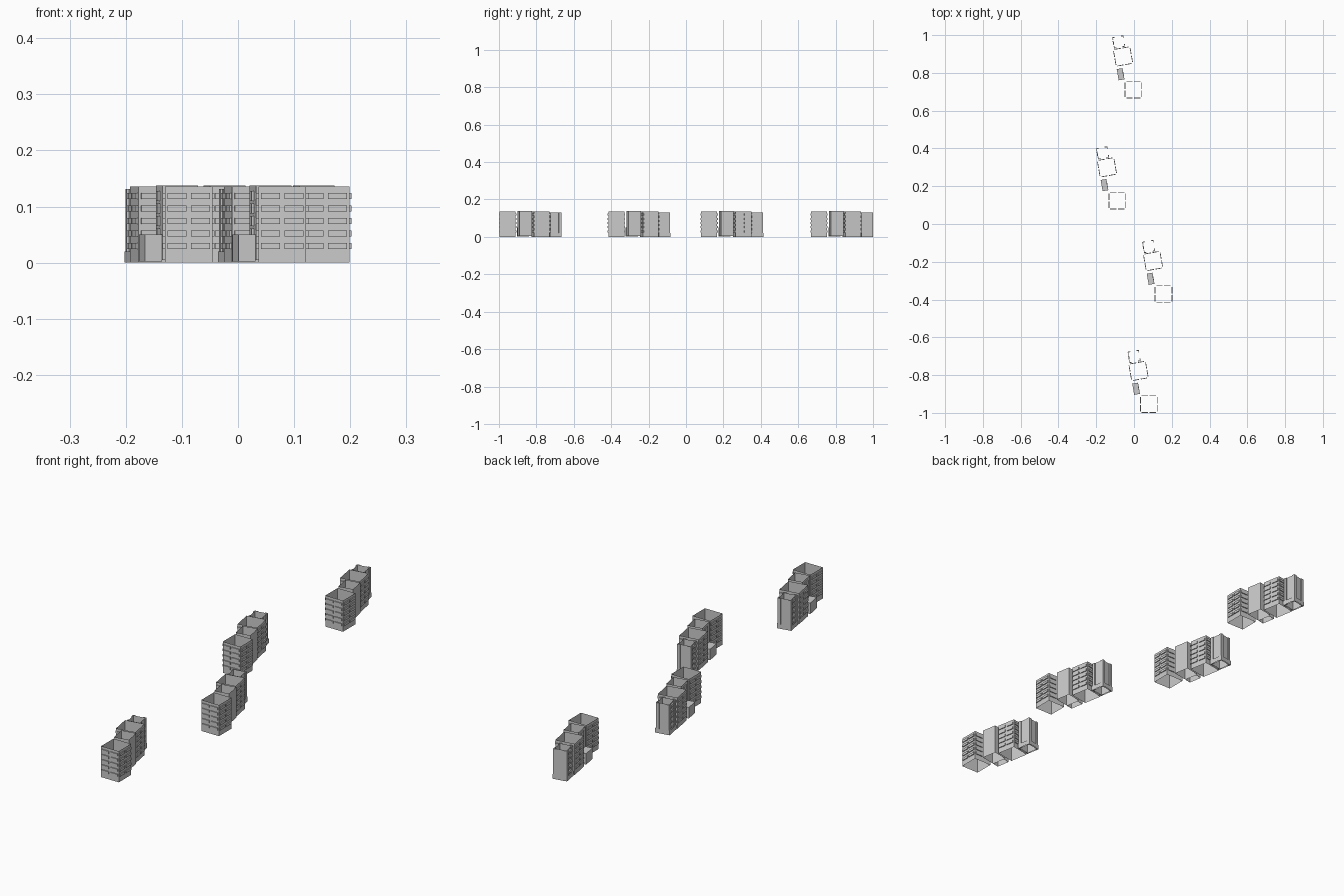
import bpy, bmesh
from math import radians
from mathutils import Matrix, Vector

cube = bpy.data.objects.get("Cube")
if cube:
    bpy.data.objects.remove(cube, do_unlink=True)

TILT = radians(10)
FLOORS = [0.0295 + 0.0223 * i for i in range(5)]
# Position of each building group
GROUPS = [(0, 0), (-0.085, -0.587), (0.159, -1.083), (0.082, -1.665)]


def box(bm, center, size):
    m = Matrix.Translation(center) @ Matrix.Diagonal((*size, 1))
    bmesh.ops.create_cube(bm, size=1, matrix=m)


def tube(bm, half_x, half_y, z0, z1, roof=False):
    """Four thin walls, open below and optionally above."""
    corners = [(-half_x, -half_y), (half_x, -half_y), (half_x, half_y), (-half_x, half_y)]
    low = [bm.verts.new((x, y, z0)) for x, y in corners]
    high = [bm.verts.new((x, y, z1)) for x, y in corners]
    for i in range(4):
        j = (i + 1) % 4
        bm.faces.new((low[i], low[j], high[j], high[i]))
    if roof:
        bm.faces.new(high)


def side_boxes(bm, side, half, offset, z, width, depth, height):
    """Box standing out from one side; side 0 is the front, counting anticlockwise."""
    turn = Matrix.Rotation(side * radians(90), 4, 'Z')
    center = turn @ Vector((offset, -half - depth / 2, z))
    size = (width, depth, height) if side % 2 == 0 else (depth, width, height)
    box(bm, center, size)


def place(name, bm, x, y, angle):
    mesh = bpy.data.meshes.new(name)
    bm.to_mesh(mesh)
    bm.free()
    for i, (gx, gy) in enumerate(GROUPS, 1):
        obj = bpy.data.objects.new(f"{name}_{i}", mesh)
        obj.location = (x + gx, y + gy, 0)
        obj.rotation_euler.z = angle
        bpy.context.collection.objects.link(obj)


# Large apartment blocks with a pair of ledges per floor on every side
for label, x, y, angle in (("front", -0.003, 0.711, 0), ("middle", -0.058, 0.887, TILT)):
    half = 0.0425
    bm = bmesh.new()
    tube(bm, half, half, 0, 0.136)
    place(label + "_block_walls", bm, x, y, angle)
    bm = bmesh.new()
    for side in range(4):
        for z in FLOORS:
            for offset in (-0.021, 0.021):
                side_boxes(bm, side, half, offset, z, 0.034, 0.004, 0.0107)
    place(label + "_block_ledges", bm, x, y, angle)

# Plain stair tower with landing windows on its right side
bm = bmesh.new()
tube(bm, 0.032, 0.034, 0.005, 0.138)
place("stair_tower_walls", bm, -0.024, 0.803, TILT)
bm = bmesh.new()
for z in FLOORS[1:]:
    side_boxes(bm, 3, 0.032, 0, z, 0.022, 0.004, 0.018)
place("stair_tower_windows", bm, -0.024, 0.803, TILT)

# Low entrance annex
bm = bmesh.new()
tube(bm, 0.0155, 0.030, 0.002, 0.05, roof=True)
place("entrance_annex", bm, -0.071, 0.793, TILT)

# Small rear block
rear = (-0.081, 0.964, TILT)
bm = bmesh.new()
tube(bm, 0.026, 0.026, 0, 0.131)
place("rear_block_walls", bm, *rear)

bm = bmesh.new()
for side in range(4):
    for offset in (-0.0225, 0.0225):
        side_boxes(bm, side, 0.026, offset, 0.0655, 0.013, 0.004, 0.131)
place("rear_block_pilasters", bm, *rear)

bm = bmesh.new()
tube(bm, 0.0315, 0.0315, 0, 0.02)
place("rear_block_plinth", bm, *rear)

bm = bmesh.new()
for z in FLOORS:
    side_boxes(bm, 3, 0.026, 0, z, 0.022, 0.005, 0.0107)
place("rear_block_ledges", bm, *rear)
